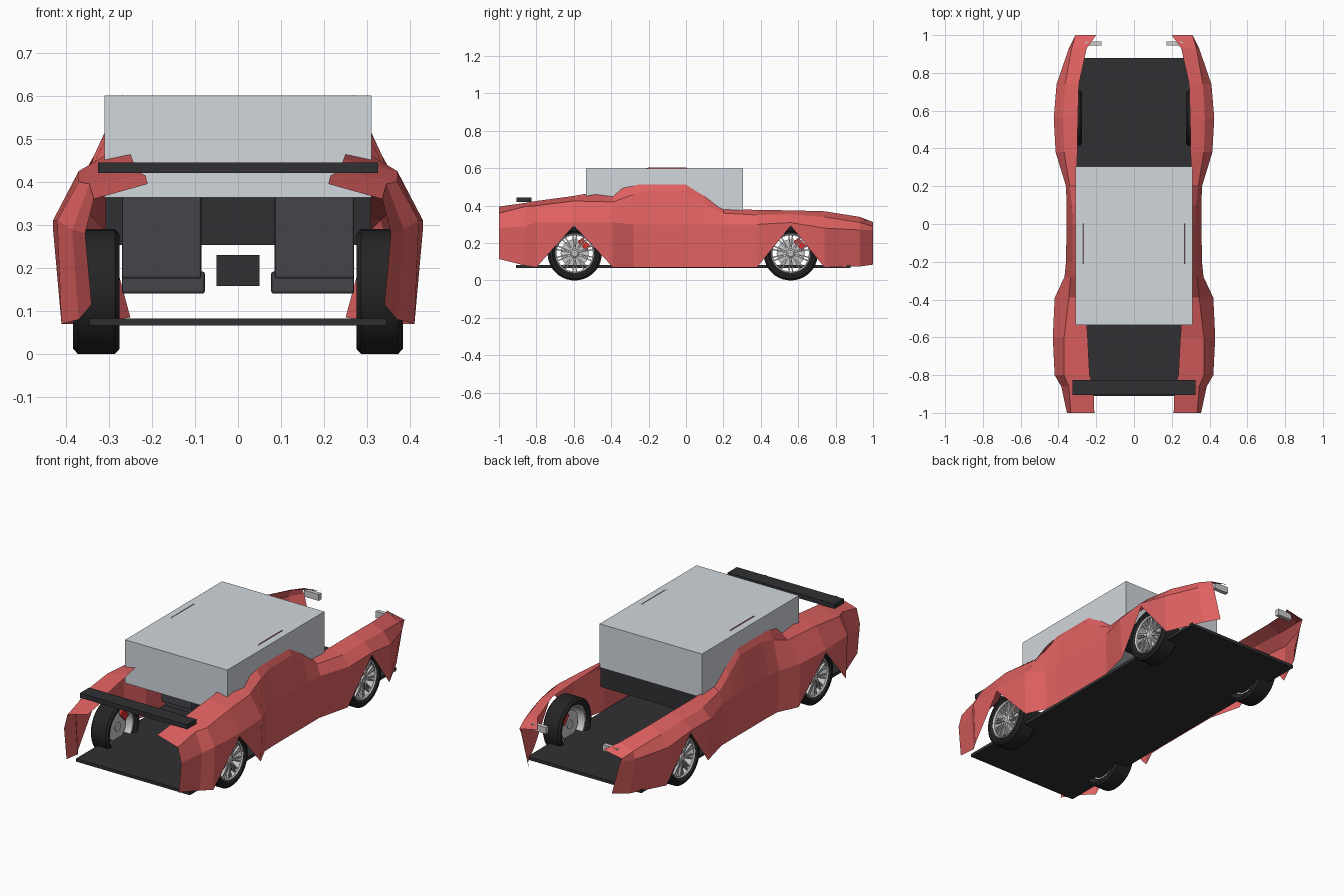
import bpy, bmesh, math
from mathutils import Matrix, Vector

if "Cube" in bpy.data.objects:
    bpy.data.objects.remove(bpy.data.objects["Cube"])


def material(name, rgb):
    m = bpy.data.materials.new(name)
    m.diffuse_color = (*rgb, 1)
    m.use_nodes = True
    m.node_tree.nodes["Principled BSDF"].inputs["Base Color"].default_value = m.diffuse_color
    return m


RED = material("red_paint", (0.75, 0.12, 0.12))
BLACK = material("black_plastic", (0.03, 0.03, 0.033))
RUBBER = material("rubber", (0.018, 0.018, 0.018))
SEAT = material("seat_fabric", (0.06, 0.058, 0.068))
GLASS = material("pale_glass", (0.64, 0.68, 0.72))
METAL = material("light_metal", (0.6, 0.6, 0.6))
CALIPER = material("caliper_red", (0.7, 0.03, 0.03))


def finish(name, bm, mat, mirror=False, smooth=False):
    me = bpy.data.meshes.new(name)
    bm.to_mesh(me)
    bm.free()
    ob = bpy.data.objects.new(name, me)
    bpy.context.collection.objects.link(ob)
    me.materials.append(mat)
    if mirror:
        ob.modifiers.new("mirror", 'MIRROR').use_clip = False
    if smooth:
        bpy.ops.object.select_all(action='DESELECT')
        ob.select_set(True)
        bpy.context.view_layer.objects.active = ob
        bpy.ops.object.shade_smooth_by_angle(angle=math.radians(35))
    return ob


def add_box(bm, x, y, z, mat=Matrix()):
    c = Vector(((x[0] + x[1]) / 2, (y[0] + y[1]) / 2, (z[0] + z[1]) / 2))
    s = Matrix.Diagonal((x[1] - x[0], y[1] - y[0], z[1] - z[0], 1))
    bmesh.ops.create_cube(bm, size=1, matrix=mat @ Matrix.Translation(c) @ s)


def box(name, x, y, z, mat, mirror=False, bevel=0):
    bm = bmesh.new()
    add_box(bm, x, y, z)
    if bevel:
        bmesh.ops.bevel(bm, geom=bm.edges[:], offset=bevel, segments=2,
                        affect='EDGES', profile=0.5)
    return finish(name, bm, mat, mirror)


def lathe(name, profile, centre, mat, n=40, closed=True):
    # revolve (x, radius) points about an axle parallel to x
    bm = bmesh.new()
    rings = []
    for i in range(n):
        a = 2 * math.pi * i / n
        rings.append([bm.verts.new((x, centre[0] + r * math.cos(a),
                                    centre[1] + r * math.sin(a))) for x, r in profile])
    m = len(profile)
    for i in range(n):
        p, q = rings[i], rings[(i + 1) % n]
        for j in range(m if closed else m - 1):
            k = (j + 1) % m
            bm.faces.new((p[j], p[k], q[k], q[j]))
    bmesh.ops.recalc_face_normals(bm, faces=bm.faces[:])
    return finish(name, bm, mat, mirror=True, smooth=True)


# Body side: sections along y as (y, sill x z, belt x z, shoulder x z, top edge x z)
SECTIONS = [
    (-1.00, .34, .115, .355, .28, .335, .36, .21, .395),
    (-0.86, .37, .08, .385, .29, .345, .395, .215, .415),
    (-0.80, .41, .07, .42, .31, .37, .40, .235, .425),
    (-0.60, .43, .293, .43, .31, .37, .425, .245, .452),
    (-0.39, .41, .07, .42, .31, .345, .42, .26, .49),
    (-0.28, .358, .07, .368, .30, .335, .46, .27, .58),
    (-0.20, .355, .07, .36, .30, .325, .48, .268, .604),
    (0.00, .355, .07, .357, .30, .325, .48, .268, .604),
    (0.10, .355, .07, .357, .30, .33, .41, .27, .53),
    (0.20, .355, .07, .36, .30, .34, .36, .303, .385),
    (0.38, .40, .07, .415, .30, .37, .35, .30, .377),
    (0.56, .42, .293, .425, .31, .375, .355, .297, .375),
    (0.74, .40, .07, .41, .28, .365, .34, .292, .37),
    (0.93, .31, .075, .345, .27, .33, .31, .25, .34),
    (1.00, .25, .085, .30, .27, .31, .29, .20, .312),
]
bm = bmesh.new()
rows = [[bm.verts.new((s[i], s[0], s[i + 1])) for i in (1, 3, 5, 7)] for s in SECTIONS]
for a, b in zip(rows, rows[1:]):
    for j in range(3):
        bm.faces.new((a[j], b[j], b[j + 1], a[j + 1]))
finish("body_side", bm, RED, mirror=True)

# Cabin glass, floor, dashboard, rear wing, headlights
box("cabin_glass", (-.31, .31), (-.535, .305), (.363, .60), GLASS)
box("floor_pan", (-.345, .345), (-.91, .88), (.066, .083), BLACK)
box("dashboard", (-.308, .308), (.20, .30), (.253, .363), BLACK)
box("rear_wing", (-.325, .325), (-.905, -.825), (.42, .445), BLACK)
box("headlight", (.172, .26), (.945, .967), (.285, .32), METAL, mirror=True)

# Seats and centre console
box("seat_cushion", (.077, .27), (-.25, -.02), (.14, .192), SEAT, True, .006)
box("seat_back", (.085, .27), (-.28, -.22), (.175, .42), SEAT, True, .006)
box("centre_console", (-.05, .05), (-.15, .10), (.158, .23), BLACK)

# Wheels: tyre, rim barrel, spokes, hub, brake
R = 0.145
for label, y in (("rear", -.595), ("front", .56)):
    c = (y, R)
    lathe(label + "_tyre", [(.29, .107), (.278, .12), (.275, .133), (.286, .145),
                            (.372, .145), (.383, .133), (.382, .12), (.37, .107)], c, RUBBER)
    lathe(label + "_rim", [(.29, .107), (.372, .107), (.376, .104), (.37, .097),
                           (.29, .099)], c, METAL)
    lathe(label + "_hub", [(.31, .001), (.31, .024), (.368, .024), (.374, .016),
                           (.374, .001)], c, METAL, 20)
    lathe(label + "_brake_disc", [(.315, .001), (.315, .075), (.325, .075),
                                  (.325, .001)], c, METAL)
    bm = bmesh.new()
    for i in range(10):
        for side in (-1, 1):
            a = 2 * math.pi * i / 10 + side * 0.1
            m = Matrix.Translation((0, *c)) @ Matrix.Rotation(a, 4, 'X')
            add_box(bm, (.355, .368), (-.0035, .0035), (.018, .1), m)
    finish(label + "_spokes", bm, METAL, mirror=True)
    bm = bmesh.new()
    m = Matrix.Translation((0, *c)) @ Matrix.Rotation(math.radians(45), 4, 'X')
    add_box(bm, (.305, .34), (-.032, .032), (.052, .088), m)
    # turn the caliper towards the upper front of the wheel
    bmesh.ops.rotate(bm, cent=(0, *c), verts=bm.verts[:],
                     matrix=Matrix.Rotation(math.radians(-90), 3, 'X'))
    finish(label + "_brake_caliper", bm, CALIPER, mirror=True)
